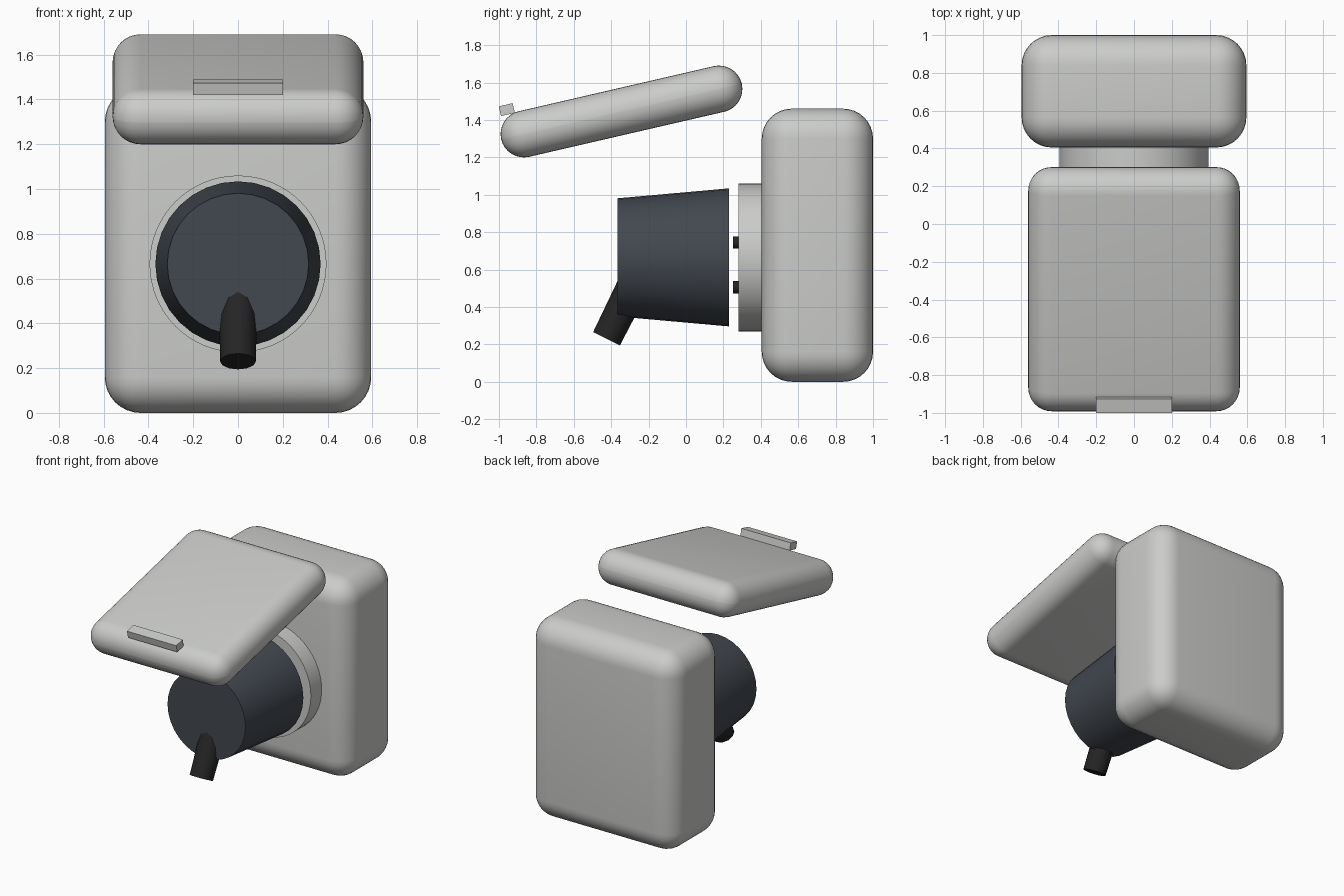
import bpy
import bmesh
from math import radians, sin, cos
from mathutils import Matrix, Vector

default = bpy.data.objects.get("Cube")
if default:
    bpy.data.objects.remove(default, do_unlink=True)


def material(name, rgb):
    mat = bpy.data.materials.new(name)
    mat.use_nodes = True
    mat.diffuse_color = (*rgb, 1)
    mat.node_tree.nodes["Principled BSDF"].inputs["Base Color"].default_value = (*rgb, 1)
    return mat


light_grey = material("light_grey_plastic", (0.60, 0.61, 0.59))
slate = material("slate_plastic", (0.055, 0.065, 0.08))
black = material("black_rubber", (0.018, 0.018, 0.018))


def finish(name, bm, mat):
    bmesh.ops.recalc_face_normals(bm, faces=bm.faces)
    mesh = bpy.data.meshes.new(name)
    bm.to_mesh(mesh)
    bm.free()
    mesh.materials.append(mat)
    obj = bpy.data.objects.new(name, mesh)
    bpy.context.collection.objects.link(obj)
    bpy.ops.object.select_all(action="DESELECT")
    obj.select_set(True)
    bpy.context.view_layer.objects.active = obj
    bpy.ops.object.shade_smooth_by_angle(angle=radians(35))
    return obj


def box(name, centre, size, mat, tilt=0, radius=0):
    """Box tilted about x, with optional fully rounded edges."""
    bm = bmesh.new()
    bmesh.ops.create_cube(bm, size=1)
    bmesh.ops.scale(bm, vec=size, verts=bm.verts)
    if radius:
        bmesh.ops.bevel(bm, geom=bm.edges[:], offset=radius, segments=8,
                        profile=0.5, affect="EDGES")
    obj = finish(name, bm, mat)
    obj.location = centre
    obj.rotation_euler.x = tilt
    return obj


def rod(name, start, end, r_start, r_end, sides, mat):
    """Capped cone or cylinder between two points."""
    start, end = Vector(start), Vector(end)
    axis = end - start
    turn = axis.to_track_quat("Z", "Y").to_matrix().to_4x4()
    bm = bmesh.new()
    bmesh.ops.create_cone(bm, cap_ends=True, segments=sides, radius1=r_start,
                          radius2=r_end, depth=axis.length,
                          matrix=Matrix.Translation((start + end) / 2) @ turn)
    return finish(name, bm, mat)


# Wall box and socket collar
axis_z = 0.665
box("socket_housing", (0, 0.7025, 0.73), (1.19, 0.595, 1.46), light_grey, radius=0.16)
rod("socket_collar", (0, 0.45, axis_z), (0, 0.28, axis_z), 0.395, 0.395, 64, light_grey)

# Raised lid and its finger tab
tilt = radians(13)
box("lid", (0, -0.345, 1.445), (1.12, 1.32, 0.25), light_grey, tilt, 0.1245)
box("lid_tab", (0, -0.958, 1.455), (0.4, 0.076, 0.053), light_grey, tilt)

# Plug body with contact pins
rod("plug_body", (0, 0.23, axis_z), (0, -0.365, axis_z), 0.369, 0.316, 32, slate)
for i in range(3):
    a = radians(-90 + 120 * i)
    x, z = 0.16 * cos(a), axis_z + 0.16 * sin(a)
    rod(f"contact_pin_{i + 1}", (x, 0.25, z), (x, 0.36, z), 0.033, 0.033, 16, black)

# Cable sleeve leaving the plug
rod("cable_sleeve", (0, -0.425, 0.23), (0, -0.27, 0.54), 0.08, 0.086, 12, black)
